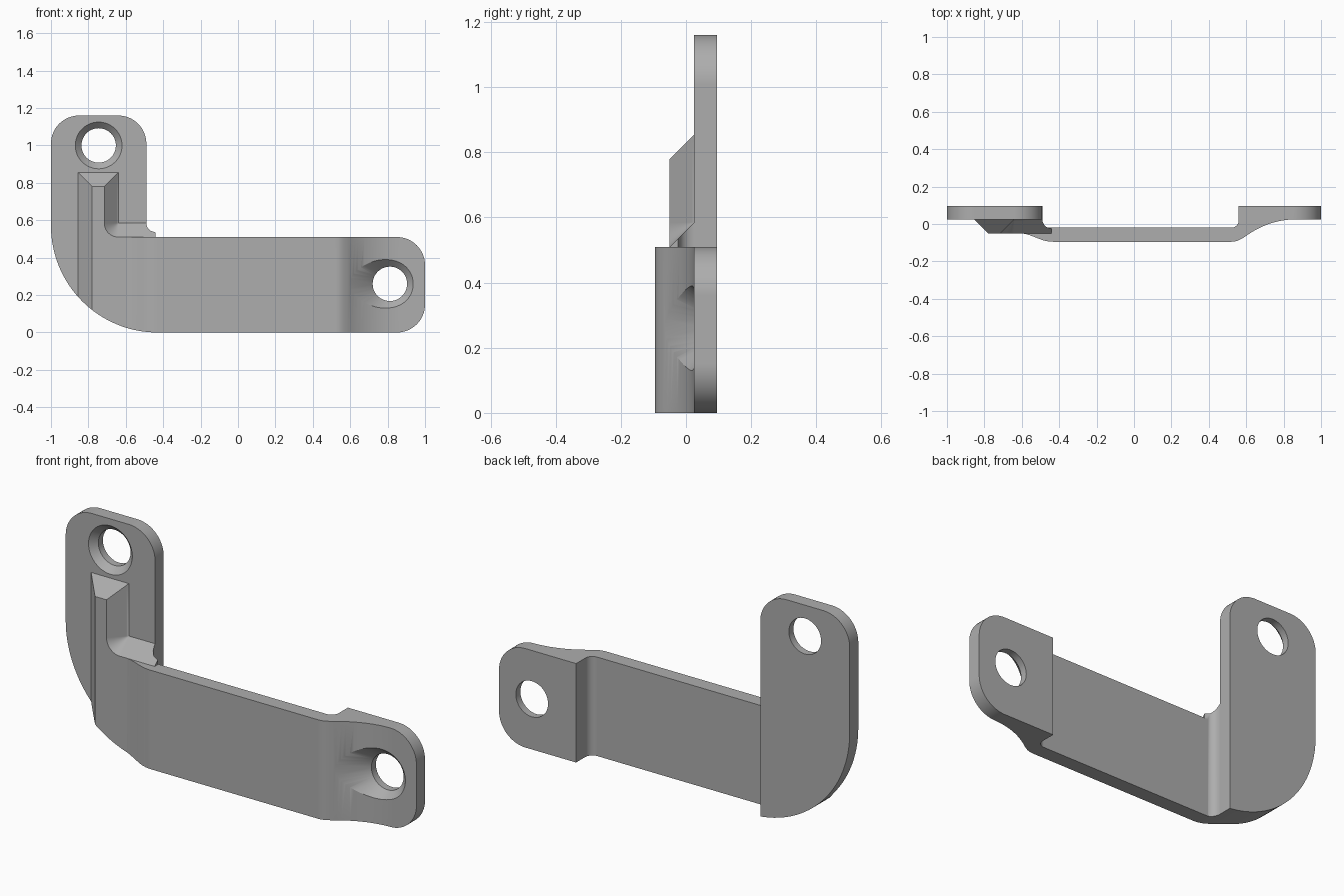
import bpy, bmesh, math
from mathutils import Vector

cube = bpy.data.objects.get("Cube")
if cube:
    bpy.data.objects.remove(cube)

PLATE_FRONT, PLATE_BACK = 0.025, 0.095
BAR_TOP = 0.51

metal = bpy.data.materials.new("grey_metal")
metal.use_nodes = True
GREY = (0.42, 0.42, 0.42, 1)
metal.diffuse_color = GREY
metal.node_tree.nodes["Principled BSDF"].inputs["Base Color"].default_value = GREY


def loft(name, layers):
    """Join equal-length point loops into a closed solid."""
    bm = bmesh.new()
    rings = [[bm.verts.new(p) for p in layer] for layer in layers]
    for a, b in zip(rings, rings[1:]):
        for i in range(len(a)):
            j = (i + 1) % len(a)
            bm.faces.new((a[i], a[j], b[j], b[i]))
    bm.faces.new(rings[0])
    bm.faces.new(rings[-1])
    bmesh.ops.remove_doubles(bm, verts=bm.verts, dist=1e-5)
    bmesh.ops.recalc_face_normals(bm, faces=bm.faces)
    mesh = bpy.data.meshes.new(name)
    bm.to_mesh(mesh)
    bm.free()
    mesh.materials.append(metal)
    obj = bpy.data.objects.new(name, mesh)
    bpy.context.collection.objects.link(obj)
    return obj


def arc(cx, cy, r, start, end, steps=16):
    angles = [math.radians(start + (end - start) * i / steps) for i in range(steps + 1)]
    return [(cx + r * math.cos(a), cy + r * math.sin(a)) for a in angles]


def bezier(a, b, c, d, steps=16):
    a, b, c, d = map(Vector, (a, b, c, d))
    ts = [i / steps for i in range(steps + 1)]
    return [tuple(a * (1 - t)**3 + b * 3 * t * (1 - t)**2 + c * 3 * t * t * (1 - t) + d * t**3)
            for t in ts]


def prism_y(name, outline, y0, y1):
    return loft(name, [[(x, y, z) for x, z in outline] for y in (y0, y1)])


def combine(target, tool, operation):
    mod = target.modifiers.new(operation.lower(), 'BOOLEAN')
    mod.operation, mod.object, mod.solver = operation, tool, 'EXACT'
    bpy.context.view_layer.objects.active = target
    bpy.ops.object.modifier_apply(modifier=mod.name)
    bpy.data.objects.remove(tool)


# Upright mounting plate, trimmed to shape later
bracket = prism_y("bracket", [(-1.1, -0.1), (-0.49, -0.1), (-0.49, 1.3), (-1.1, 1.3)],
                  PLATE_FRONT, PLATE_BACK)

# Long bar with stepped right tab, drawn from above
profile = [(-0.66, -0.02), (-0.66, -0.045)]
profile += bezier((-0.6, -0.05), (-0.53, -0.06), (-0.5, -0.095), (-0.43, -0.095))
profile += bezier((0.52, -0.095), (0.55, -0.095), (0.565, -0.085), (0.59, -0.07), 8)
profile += bezier((0.59, -0.07), (0.68, -0.005), (0.77, 0.025), (0.87, PLATE_FRONT))[1:]
profile += [(1.1, PLATE_FRONT), (1.1, PLATE_BACK), (0.56, PLATE_BACK)]
profile += arc(0.52, 0.02, 0.04, 0, -90, 8)
bar = loft("bar", [[(x, y, z) for x, y in profile] for z in (-0.1, BAR_TOP)])


# Tapered rib with rounded inner corner and a fillet toward the bar's back
def rib_layer(depth, end_shift=0):
    end = -0.49 + 0.05 - math.sqrt(max(0.05**2 - depth**2, 0)) + end_shift
    left, right, top, step = -0.855 + depth, -0.64 - depth, 0.855 - depth, 0.585 - depth
    inner = arc(right + depth, step + depth, depth, 180, 270, 12)
    outline = [(end, -0.1), (left, -0.1), (left, top), (right, top)] + inner + [(end, step)]
    return [(x, PLATE_FRONT - depth, z) for x, z in outline]


layers = [rib_layer(0.075 * i / 9) for i in range(9, -1, -1)]
layers.append([(x, y + 0.02, z) for x, y, z in rib_layer(0, -0.02)])
rib = loft("rib", layers)

# Outer outline with all the rounded corners
outline = arc(-0.43, 0.57, 0.57, 180, 270, 32)
outline += arc(0.85, 0.15, 0.15, -90, 0)
outline += arc(0.85, BAR_TOP - 0.15, 0.15, 0, 90)
outline += [(-0.4, BAR_TOP), (-0.4, 0.65), (-0.49, 0.65)]
outline += arc(-0.64, 1.01, 0.15, 0, 90) + arc(-0.85, 1.01, 0.15, 90, 180)
envelope = prism_y("envelope", outline, -0.2, 0.2)

combine(bracket, rib, 'UNION')
combine(bracket, bar, 'UNION')
combine(bracket, envelope, 'INTERSECT')

# Countersunk screw holes
for x, z in ((-0.745, 1.0), (0.812, 0.26)):
    rings = [[(px, y, pz) for px, pz in arc(x, z, r, 0, 360 * 47 / 48, 47)]
             for y, r in ((-0.12, 0.27), (0.058, 0.092), (0.2, 0.092))]
    combine(bracket, loft("hole_cutter", rings), 'DIFFERENCE')

# Smooth curved surfaces, crisp edges
bpy.ops.object.select_all(action='DESELECT')
bracket.select_set(True)
bpy.context.view_layer.objects.active = bracket
bpy.ops.object.shade_smooth_by_angle(angle=math.radians(25))
weighted = bracket.modifiers.new("weighted_normals", 'WEIGHTED_NORMAL')
weighted.keep_sharp = True
